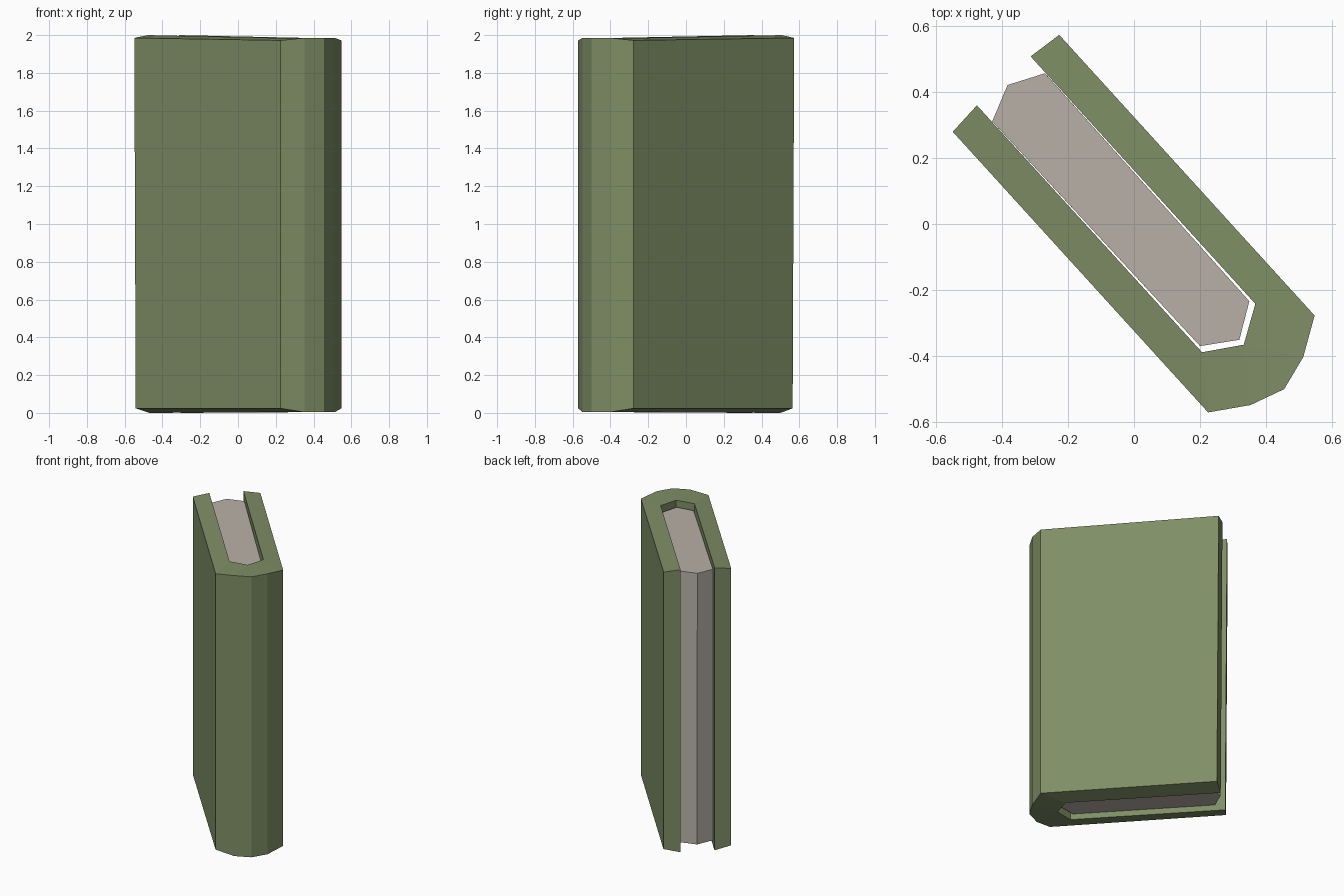
import bpy
import math

default_cube = bpy.data.objects.get("Cube")
if default_cube:
    bpy.data.objects.remove(default_cube, do_unlink=True)

TURN = math.radians(-47.7)


def make_material(name, colour):
    material = bpy.data.materials.new(name)
    material.use_nodes = True
    material.diffuse_color = colour
    material.node_tree.nodes["Principled BSDF"].inputs["Base Color"].default_value = colour
    return material


def mirrored(half, closed_front):
    """Continue a half profile across the centre line; shared centre points stay single."""
    other = [(x, -y, top, bottom) for x, y, top, bottom in reversed(half) if y != 0]
    return half + other if closed_front else half + other[::-1]


def build_prism(name, profile, caps, material):
    """Join a bottom and a top copy of the profile with flat side walls and given caps."""
    count = len(profile)
    rake = 0.011  # the open edge leans in slightly at the foot
    low = [(x + (rake if x < 0 else 0), y, bottom) for x, y, top, bottom in profile]
    high = [(x, y, top) for x, y, top, bottom in profile]
    faces = [(i, (i + 1) % count, (i + 1) % count + count, i + count) for i in range(count)]
    for cap in caps:
        faces.append(tuple(i + count for i in cap))
        faces.append(tuple(reversed(cap)))
    mesh = bpy.data.meshes.new(name)
    mesh.from_pydata(low + high, [], faces)
    mesh.materials.append(material)
    mesh.update()
    part = bpy.data.objects.new(name, mesh)
    part.rotation_euler.z = TURN
    bpy.context.collection.objects.link(part)
    return part


green = make_material("cover green", (0.21, 0.27, 0.13, 1))
paper = make_material("paper grey", (0.48, 0.44, 0.39, 1))

# Cover: U-shaped section, entries are along, across, top height, bottom height
outer = mirrored([
    (-0.576, -0.218, 1.985, 0.024),
    (0.573, -0.218, 1.972, 0.024),
    (0.643, -0.108, 1.985, 0.004),
    (0.676, 0, 1.985, 0.004),
], True)
inner = mirrored([
    (-0.586, -0.110, 2.0, 0.0),
    (0.426, -0.109, 1.985, 0.004),
    (0.494, 0, 1.985, 0.004),
], True)
cover_profile = outer + inner[::-1]
o = list(range(len(outer)))
n = list(range(len(outer), len(cover_profile)))[::-1]
cover_caps = [
    (o[0], o[1], n[1], n[0]),
    (o[1], o[2], n[2], n[1]),
    (o[2], o[3], n[2]),
    (o[3], o[4], n[2]),
    (o[4], o[5], n[3], n[2]),
    (o[5], o[6], n[4], n[3]),
]
build_prism("book_cover", cover_profile, cover_caps, green)

# Page block: six-sided, recessed at the top and bottom of the cover
page_profile = mirrored([
    (-0.569, 0, 1.96, 0.04),
    (-0.519, -0.108, 1.96, 0.04),
    (0.408, -0.101, 1.945, 0.04),
    (0.474, 0, 1.945, 0.04),
], True)
build_prism("page_block", page_profile, [tuple(range(len(page_profile)))], paper)
